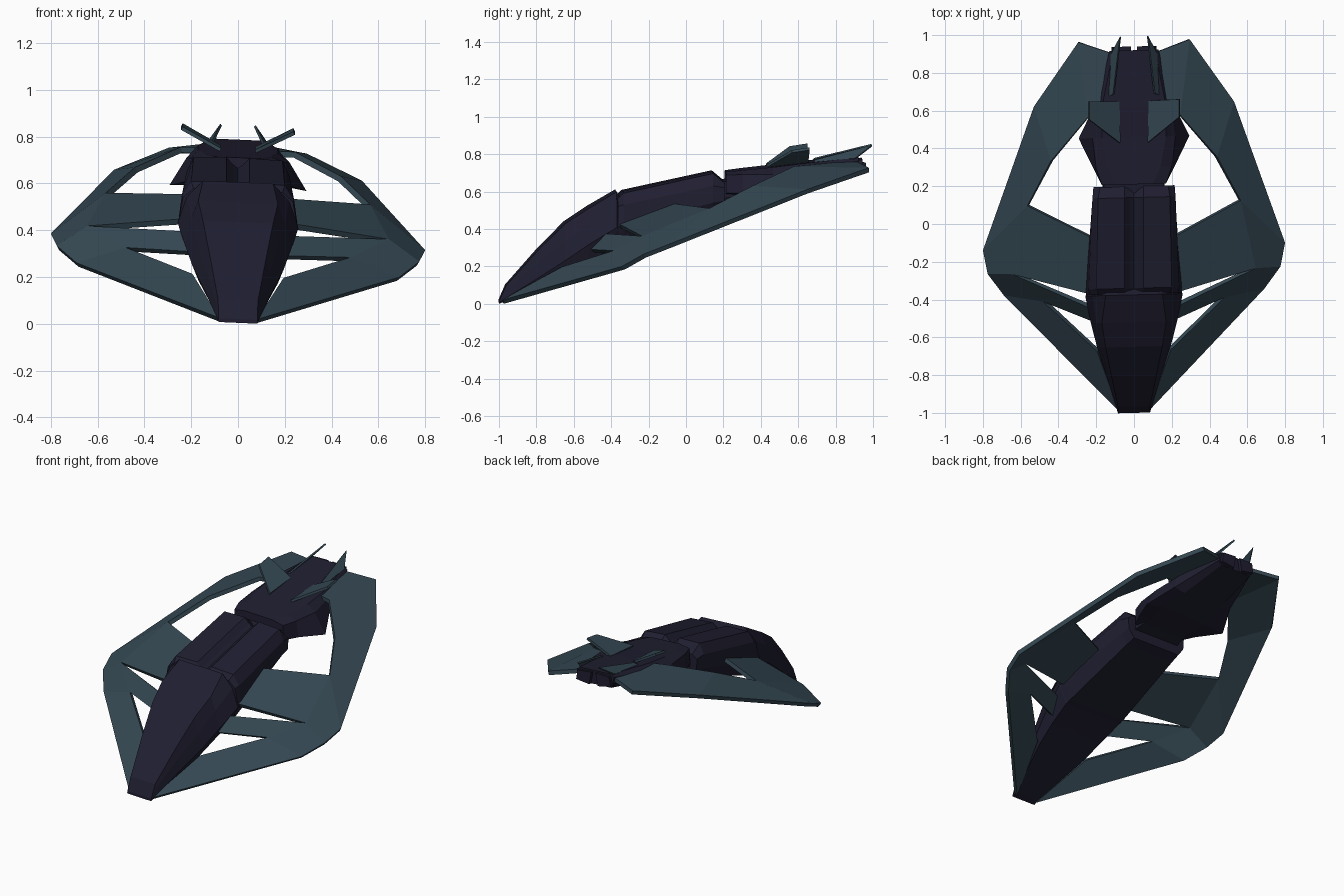
import bpy, bmesh


def material(name, color):
    m = bpy.data.materials.new(name)
    m.diffuse_color = color
    return m


TEAL = material("teal_plate", (0.034, 0.063, 0.084, 1))
DARK = material("dark_hull", (0.014, 0.013, 0.030, 1))


def lean(p):
    # the craft rests with a slight roll and yaw
    x, y, z = p
    return (x, y + 0.025 * x, max(0.0, z - 0.044 * x))


def make(name, verts, faces, mat):
    me = bpy.data.meshes.new(name)
    me.from_pydata([lean(v) for v in verts], [], faces)
    bm = bmesh.new()
    bm.from_mesh(me)
    if name.startswith("hull"):
        bmesh.ops.recalc_face_normals(bm, faces=bm.faces)
    bm.to_mesh(me)
    bm.free()
    me.materials.append(mat)
    ob = bpy.data.objects.new(name, me)
    bpy.context.collection.objects.link(ob)
    return ob


def plates(name, verts, faces, thick, offset):
    # mirrored pair of thin faceted plates
    for s, side in ((1, "right"), (-1, "left")):
        vs = [(s * x, y, z) for x, y, z in verts]
        fs = [f if s == 1 else f[::-1] for f in faces]
        ob = make(f"{name}_{side}", vs, fs, TEAL)
        mod = ob.modifiers.new("thickness", 'SOLIDIFY')
        mod.thickness = thick
        mod.offset = offset


def loft(name, sections):
    # each section: y, then half outline (x, z) from top to bottom
    verts, faces = [], []
    for y, half in sections:
        ring = half + [(-x, z) for x, z in reversed(half) if x > 0]
        n = len(ring)
        verts += [(x, y, z) for x, z in ring]
    for k in range(len(sections) - 1):
        for i in range(n):
            j = (i + 1) % n
            faces.append((k * n + i, k * n + j, k * n + n + j, k * n + n + i))
    faces.append(tuple(range(n)))
    faces.append(tuple(range(len(verts) - n, len(verts))))
    return make(name, verts, faces, DARK)


# open ring wing with two struts per side
wing = [
    (0.08, -0.99, 0.022), (0.195, -0.67, 0.205), (0.48, -0.40, 0.305),
    (0.21, -0.515, 0.30), (0.21, -0.45, 0.385), (0.645, -0.25, 0.39),
    (0.69, -0.36, 0.23), (0.775, -0.245, 0.30), (0.80, -0.12, 0.35),
    (0.22, -0.37, 0.44), (0.20, -0.08, 0.545), (0.565, 0.11, 0.535),
    (0.53, 0.635, 0.635), (0.44, 0.345, 0.65), (0.245, 0.57, 0.745),
    (0.295, 0.97, 0.74), (0.10, 0.90, 0.77), (0.12, 0.60, 0.745),
]
plates("wing", wing, [
    (0, 6, 2, 1), (6, 7, 5, 2), (3, 2, 5, 4), (9, 5, 11, 10),
    (5, 7, 8, 11), (11, 8, 12, 13), (13, 12, 15, 14), (14, 15, 16, 17),
], 0.025, -1)

# raised fins on the tail
plates("outer_fin", [(0.075, 0.43, 0.74), (0.08, 0.65, 0.755),
                     (0.24, 0.655, 0.84), (0.24, 0.56, 0.825)],
       [(0, 3, 2, 1)], 0.015, 0)
plates("tail_fin", [(0.13, 0.68, 0.76), (0.12, 0.90, 0.78),
                    (0.072, 0.993, 0.848), (0.108, 0.69, 0.772)],
       [(0, 1, 2, 3)], 0.010, 0)

# tapered nose with a flat-topped canopy and broad underside
loft("hull_nose", [
    (-1.00, [(0.083, 0.02), (0.084, 0.016), (0.085, 0.01), (0.083, 0.004)]),
    (-0.965, [(0.085, 0.10), (0.09, 0.07), (0.095, 0.035), (0.085, 0.02)]),
    (-0.80, [(0.12, 0.285), (0.135, 0.22), (0.145, 0.14), (0.13, 0.105)]),
    (-0.65, [(0.15, 0.435), (0.175, 0.34), (0.195, 0.24), (0.17, 0.18)]),
    (-0.52, [(0.17, 0.52), (0.20, 0.44), (0.228, 0.33), (0.19, 0.245)]),
    (-0.375, [(0.15, 0.605), (0.22, 0.53), (0.258, 0.42), (0.205, 0.31)]),
    (-0.34, [(0.14, 0.55), (0.20, 0.50), (0.23, 0.42), (0.19, 0.32)]),
])

# mid body: two long top slabs split by a groove
loft("hull_middle", [
    (-0.37, [(0, 0.54), (0.02, 0.55), (0.05, 0.57), (0.19, 0.57),
             (0.235, 0.53), (0.255, 0.42), (0.205, 0.31)]),
    (-0.34, [(0, 0.56), (0.02, 0.575), (0.05, 0.605), (0.20, 0.60),
             (0.24, 0.54), (0.255, 0.43), (0.205, 0.32)]),
    (0.14, [(0, 0.665), (0.02, 0.68), (0.05, 0.71), (0.19, 0.705),
            (0.22, 0.64), (0.215, 0.55), (0.175, 0.49)]),
    (0.20, [(0, 0.63), (0.02, 0.64), (0.05, 0.66), (0.18, 0.655),
            (0.215, 0.63), (0.21, 0.56), (0.17, 0.51)]),
])

# narrow neck joining body and tail
loft("hull_neck", [
    (0.15, [(0.16, 0.65), (0.17, 0.56)]),
    (0.35, [(0.16, 0.69), (0.14, 0.60)]),
])

# tail with flared side skirts
loft("hull_tail", [
    (0.21, [(0.10, 0.71), (0.17, 0.695), (0.17, 0.60), (0.13, 0.58)]),
    (0.30, [(0.14, 0.72), (0.20, 0.70), (0.215, 0.60), (0.14, 0.585)]),
    (0.46, [(0.17, 0.737), (0.22, 0.70), (0.293, 0.58), (0.17, 0.60)]),
    (0.62, [(0.17, 0.757), (0.20, 0.72), (0.215, 0.65), (0.14, 0.635)]),
    (0.92, [(0.11, 0.787), (0.13, 0.77), (0.125, 0.73), (0.11, 0.70)]),
])

# twin exhaust blocks under the tail end
for s, side in ((1, "right"), (-1, "left")):
    vs = [(s * x, y, z + 0.15 * (y - 0.70)) for y in (0.60, 0.94)
          for x, z in ((0.015, 0.745), (0.11, 0.74), (0.12, 0.68), (0.03, 0.665))]
    make(f"hull_exhaust_{side}", vs,
         [(0, 1, 2, 3), (4, 5, 6, 7), (0, 1, 5, 4), (1, 2, 6, 5),
          (2, 3, 7, 6), (3, 0, 4, 7)], DARK)
